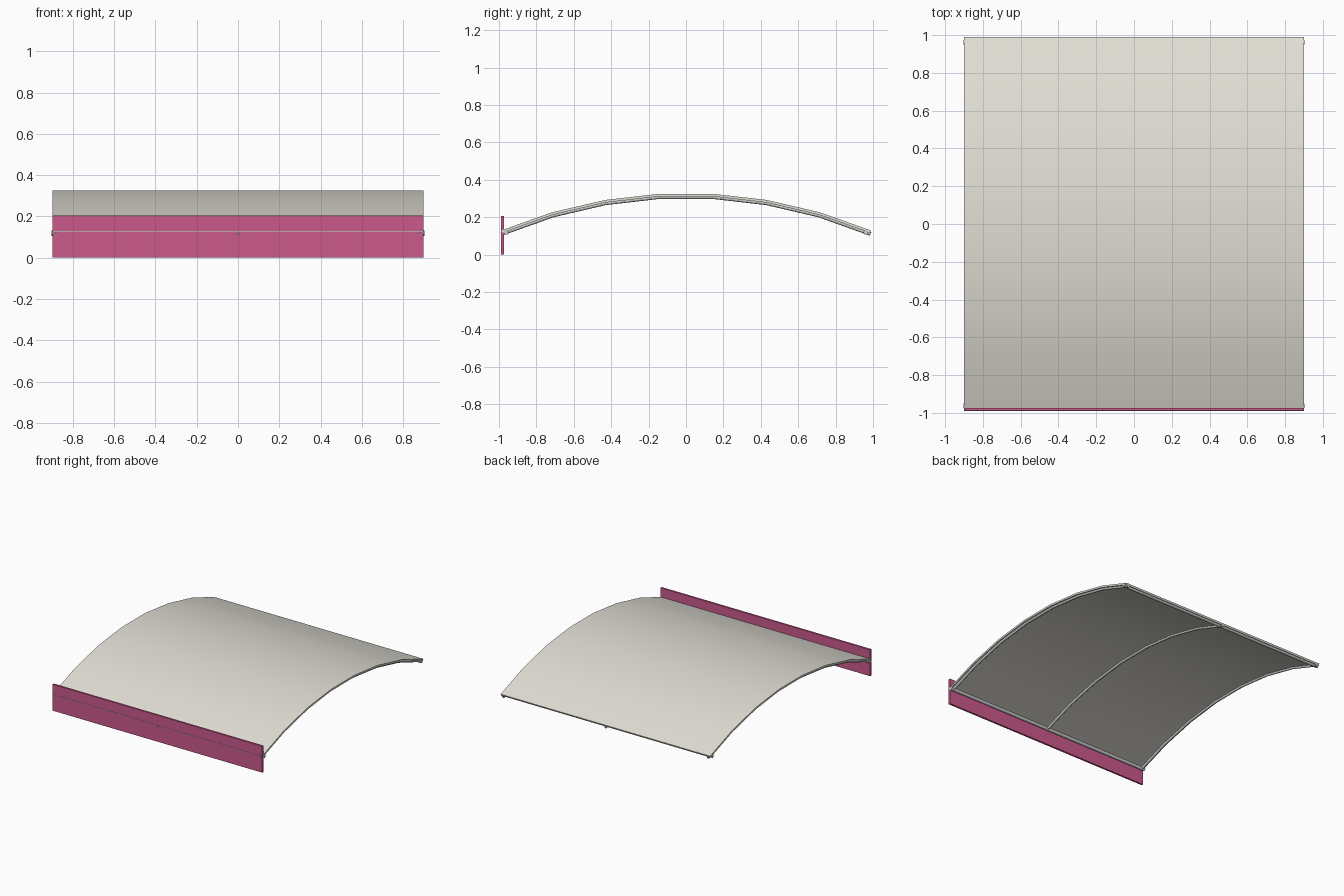
import bpy, math

if "Cube" in bpy.data.objects:
    bpy.data.objects.remove(bpy.data.objects["Cube"])

def finish(name, verts, faces, mat=None, smooth=True):
    me = bpy.data.meshes.new(name)
    me.from_pydata(verts, [], faces)
    ob = bpy.data.objects.new(name, me)
    bpy.context.collection.objects.link(ob)
    if mat:
        me.materials.append(mat)
    if smooth:
        bpy.ops.object.select_all(action='DESELECT')
        ob.select_set(True)
        bpy.context.view_layer.objects.active = ob
        bpy.ops.object.shade_smooth_by_angle(angle=math.radians(50))
    return ob

def material(name, col):
    m = bpy.data.materials.new(name)
    m.diffuse_color = (*col, 1)
    m.use_nodes = True
    m.node_tree.nodes["Principled BSDF"].inputs["Base Color"].default_value = m.diffuse_color
    return m

cream = material("cream_sheet", (0.76, 0.74, 0.67))
pink = material("pink_panel", (0.60, 0.10, 0.26))

R, TOP, SEG, HALF = 2.54, 0.329, 7, 0.4
angles = [HALF * (2 * i / SEG - 1) for i in range(SEG + 1)]

def arc(a, depth):
    r = R - depth
    return r * math.sin(a), TOP - R + r * math.cos(a)

def loft(rings):
    n = len(rings[0])
    verts = [v for r in rings for v in r]
    faces = [(i*n + j, i*n + (j+1) % n, (i+1)*n + (j+1) % n, (i+1)*n + j)
             for i in range(len(rings) - 1) for j in range(n)]
    faces += [tuple(range(n))[::-1], tuple(range(len(verts) - n, len(verts)))]
    return verts, faces

# Curved roof sheet
rings = []
for a in angles:
    (yt, zt), (yb, zb) = arc(a, 0), arc(a, 0.014)
    rings.append([(-0.9, yt, zt), (-0.9, yb, zb), (0.9, yb, zb), (0.9, yt, zt)])
finish("roof_sheet", *loft(rings), cream)

# Arched ribs under the sheet
def rib(name, x, rad=0.01, sides=8):
    rings = []
    ends = [-HALF - 0.002] + angles[1:-1] + [HALF + 0.002]
    for a in ends:
        ring = []
        for k in range(sides):
            t = -2 * math.pi * k / sides
            y, z = arc(a, 0.0175 - rad * math.sin(t))
            ring.append((x + rad * math.cos(t), y, z))
        rings.append(ring)
    finish(name, *loft(rings))

for name, x in (("rib_left", -0.88), ("rib_middle", 0), ("rib_right", 0.88)):
    rib(name, x)

# Straight cross bars near both eaves
def bar(name, y, z, rad=0.013, sides=8):
    rings = [[(x, y + rad * math.cos(2*math.pi*k/sides), z + rad * math.sin(2*math.pi*k/sides))
              for k in range(sides)] for x in (-0.903, 0.903)]
    finish(name, *loft(rings))

for name, y in (("front_bar", -0.962), ("back_bar", 0.962)):
    bar(name, y, 0.119)

# Upright front fascia panel
x, y0, y1, h = 0.9, -0.988, -0.973, 0.205
sec = [(y0, 0), (y1, 0), (y1, h), (y0, h)]
finish("front_panel", *loft([[(s, y, z) for y, z in sec] for s in (-x, x)]), pink, False)
